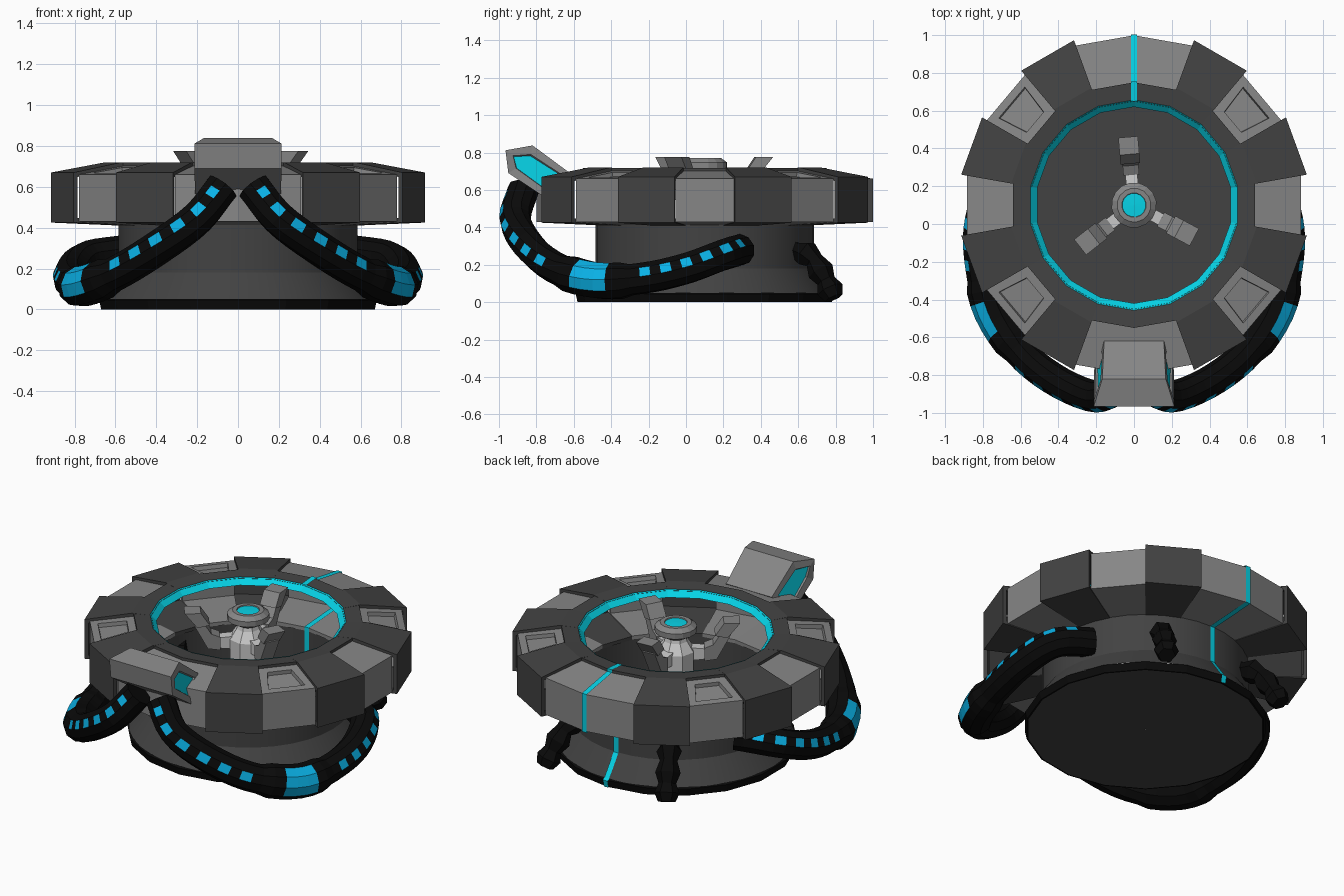
import bpy, bmesh, math
from mathutils import Vector

if "Cube" in bpy.data.objects:
    bpy.data.objects.remove(bpy.data.objects["Cube"])

CY = 0.1  # ring centre along y


def material(name, rgb):
    m = bpy.data.materials.new(name)
    m.diffuse_color = (*rgb, 1)
    m.use_nodes = True
    m.node_tree.nodes["Principled BSDF"].inputs["Base Color"].default_value = m.diffuse_color
    return m


DARK = material("dark grey", (0.055, 0.055, 0.055))
LIGHT = material("mid grey", (0.24, 0.24, 0.24))
PALE = material("pale grey", (0.6, 0.6, 0.6))
BLACK = material("black", (0.003, 0.003, 0.003))
CYAN = material("cyan", (0.002, 0.66, 0.81))
BLUE = material("light blue", (0.003, 0.45, 0.81))


def build(name, verts, faces, mats, rule=None, window=None, smooth=False):
    """Mesh object; rule(i) picks the material, window = (face ids, thickness, depth)."""
    bm = bmesh.new()
    vs = [bm.verts.new(v) for v in verts]
    fs = []
    for i, f in enumerate(faces):
        face = bm.faces.new([vs[k] for k in f])
        face.material_index = rule(i) if rule else 0
        fs.append(face)
    bmesh.ops.recalc_face_normals(bm, faces=bm.faces[:])
    if window:
        ids, thick, depth = window
        chosen = [fs[i] for i in ids]
        bmesh.ops.inset_individual(bm, faces=chosen, thickness=thick, depth=0)
        bmesh.ops.inset_individual(bm, faces=chosen, thickness=0.006, depth=depth)
        for f in chosen:
            f.material_index = 1
    me = bpy.data.meshes.new(name)
    bm.to_mesh(me)
    bm.free()
    ob = bpy.data.objects.new(name, me)
    bpy.context.collection.objects.link(ob)
    for m in mats:
        me.materials.append(m)
    if smooth:
        bpy.context.view_layer.objects.active = ob
        ob.select_set(True)
        bpy.ops.object.shade_smooth_by_angle(angle=math.radians(30))
        ob.select_set(False)
    return ob


def polar(r, z, deg):
    a = math.radians(deg)
    return (r * math.cos(a), CY + r * math.sin(a), z)


def thin(prof, t=0.022):
    """Close an open ring profile into a thin shell."""
    inner = [(r - (t if r > 0.85 else 0), z + (-t if z > 0.6 else t)) for r, z in prof]
    return prof + inner[::-1]


def wedge(name, prof, angles, mats, window=None):
    """Solid ring section: closed (r, z) profile through the given angles."""
    n, m = len(prof), len(angles)
    verts = [polar(r, z, a) for a in angles for r, z in prof]
    faces = [(j * n + i, j * n + (i + 1) % n, (j + 1) * n + (i + 1) % n, (j + 1) * n + i)
             for j in range(m - 1) for i in range(n)]
    faces += [tuple(range(n)), tuple(range((m - 1) * n, m * n))]
    return build(name, verts, faces, mats, window=window)


def lathe(name, prof, mats, sides=18, rule=None, cap0=False, cap1=False, smooth=False, off=10):
    """Full turn of an open (r, z) profile; rule maps band number to material."""
    n = len(prof)
    verts = [polar(r, z, off + 360 * j / sides) for r, z in prof for j in range(sides)]
    faces = [(i * sides + j, i * sides + (j + 1) % sides,
              (i + 1) * sides + (j + 1) % sides, (i + 1) * sides + j)
             for i in range(n - 1) for j in range(sides)]
    if cap0:
        faces.append(tuple(range(sides)))
    if cap1:
        faces.append(tuple(range((n - 1) * sides, n * sides)))
    return build(name, verts, faces, mats, (lambda k: rule(k // sides)) if rule else None, smooth=smooth)


# hollow outer ring: raised dark cells, lower grey cells, some with recessed windows
dark_prof = thin([(0.55, 0.71), (0.66, 0.72), (0.929, 0.67), (0.929, 0.425), (0.585, 0.41)])
light_prof = thin([(0.645, 0.702), (0.899, 0.66), (0.899, 0.43), (0.585, 0.412)])
rim_prof = thin([(0.55, 0.71), (0.65, 0.718)])
LIGHT_ARCS = ((-10, 10), (170, 190), (70, 90, 110), (250, 270, 290))
WINDOW_ARCS = ((30, 50), (130, 150), (210, 230), (310, 330))
for a in (10, 50, 110, 150, 190, 230, 290, 330):
    wedge("ring_dark_cell", dark_prof, (a, a + 20), [DARK])
for arc in WINDOW_ARCS:
    wedge("ring_window_cell", light_prof, arc, [LIGHT, CYAN], ([0], 0.064, -0.032))
for arc in LIGHT_ARCS:
    wedge("ring_grey_cell", light_prof, arc, [LIGHT])
for arc in LIGHT_ARCS + WINDOW_ARCS:
    wedge("ring_inner_rim", rim_prof, arc, [DARK])

# glowing lip of the opening
lathe("glowing_lip", [(0.557, 0.716), (0.52, 0.68)], [CYAN])

# hollow neck and flared base
lathe("neck", [(0.585, 0.43), (0.585, 0.18), (0.675, 0.05)], [DARK], sides=36, smooth=True)
lathe("base_rim", [(0.675, 0.052), (0.69, 0.045), (0.68, 0.0), (0.67, 0.0), (0.001, 0.0)],
      [BLACK, DARK], sides=18, rule=lambda b: int(b > 2))


# glowing stripe down the back, outside and inside
def ribbon(name, pts, w=0.0165):
    verts = [(s * w, CY + r, z) for r, z in pts for s in (-1, 1)]
    faces = [(2 * i, 2 * i + 1, 2 * i + 3, 2 * i + 2) for i in range(len(pts) - 1)]
    build(name, verts, faces, [CYAN])


ribbon("stripe_rim", [(0.55, 0.716), (0.654, 0.724), (0.654, 0.705)])
ribbon("stripe_outer", [(0.65, 0.707), (0.904, 0.665), (0.904, 0.426), (0.591, 0.407),
                        (0.591, 0.18), (0.682, 0.053), (0.696, 0.045), (0.686, 0.0)])
ribbon("stripe_inside", [(0.87, 0.456), (0.577, 0.438), (0.577, 0.18), (0.665, 0.055)])

# central hub on its column
lathe("hub_base", [(0.11, 0.0), (0.11, 0.6), (0.07, 0.66), (0.06, 0.7)], [PALE], sides=8, cap1=True)
lathe("hub_cap", [(0.06, 0.68), (0.12, 0.715), (0.12, 0.748), (0.09, 0.77), (0.065, 0.77), (0.062, 0.762)],
      [LIGHT], sides=16, cap0=True)
lathe("hub_light", [(0.066, 0.764), (0.001, 0.766)], [CYAN], sides=16)


# three claw arms around the hub
def slab(name, prof, w, deg, mat):
    a = math.radians(deg)
    side = Vector((-math.sin(a), math.cos(a), 0)) * w
    pts = [Vector(polar(r, z, deg)) for r, z in prof]
    n = len(pts)
    verts = [p - side for p in pts] + [p + side for p in pts]
    faces = [(i, (i + 1) % n, n + (i + 1) % n, n + i) for i in range(n)]
    faces += [tuple(range(n)), tuple(range(n, 2 * n))]
    build(name, verts, faces, [mat])


for deg in (95, 218, 332):
    slab("arm_root", [(0.08, 0.54), (0.19, 0.55), (0.18, 0.61), (0.08, 0.62)], 0.032, deg, PALE)
    slab("arm_riser", [(0.16, 0.54), (0.23, 0.55), (0.31, 0.70), (0.26, 0.72), (0.21, 0.64), (0.16, 0.62)],
         0.042, deg, LIGHT)
    slab("arm_tip", [(0.22, 0.70), (0.29, 0.685), (0.362, 0.775), (0.27, 0.775)], 0.052, deg, LIGHT)

# head pod at the front, with side windows: (y, z, half width)
pod = [(-0.965, 0.812, 0.213), (-0.82, 0.838, 0.168), (-0.62, 0.69, 0.158),
       (-0.74, 0.55, 0.21), (-0.95, 0.69, 0.213)]
n = len(pod)
build("head_pod", [(s * w, y, z) for s in (-1, 1) for y, z, w in pod],
      [(i, (i + 1) % n, n + (i + 1) % n, n + i) for i in range(n)] + [tuple(range(n)), tuple(range(n, 2 * n))],
      [LIGHT, CYAN], window=([n, n + 1], 0.05, -0.01))


def spline(pts, count):
    """Evenly spread points on a Catmull-Rom curve."""
    p = [Vector(q) for q in pts]
    p = [2 * p[0] - p[1]] + p + [2 * p[-1] - p[-2]]
    out = []
    for i in range(count + 1):
        t = i / count * (len(pts) - 1)
        k = min(int(t), len(pts) - 2)
        t -= k
        a, b, c, d = p[k:k + 4]
        out.append(0.5 * (2 * b + (c - a) * t + (2 * a - 5 * b + 4 * c - d) * t * t
                          + (3 * b - a - 3 * c + d) * t ** 3))
    return out


def tube(name, pts, count, radius, sign, rule=None, sides=10):
    path = [Vector((sign * q.x, q.y, q.z)) for q in spline(pts, count)]
    verts = []
    for i, q in enumerate(path):
        t = (path[min(i + 1, count)] - path[max(i - 1, 0)]).normalized()
        out = Vector((q.x, q.y - CY, 0)).normalized() + Vector((0, 0, 0.4))
        out = (out - t * out.dot(t)).normalized()
        up = t.cross(out) * sign
        for k in range(sides):
            a = (k - 0.5) * 2 * math.pi / sides
            verts.append(q + (out * math.cos(a) + up * math.sin(a)) * radius(i))
    faces = [(i * sides + k, i * sides + (k + 1) % sides, (i + 1) * sides + (k + 1) % sides, (i + 1) * sides + k)
             for i in range(count) for k in range(sides)]
    faces += [tuple(range(sides)), tuple(range(count * sides, (count + 1) * sides))]
    build(name, verts, faces, [BLACK, BLUE],
          (lambda f: int(rule(f // sides, f % sides))) if rule else None)


# front cables with glowing dots and a wide glowing sleeve; short back legs
cable = [(0.075, -0.87, 0.60), (0.205, -0.913, 0.44), (0.41, -0.83, 0.29), (0.60, -0.68, 0.175),
         (0.75, -0.46, 0.115), (0.81, -0.22, 0.13), (0.815, 0.0, 0.18), (0.74, 0.19, 0.25), (0.55, 0.29, 0.28)]
leg = [(0.27, 0.55, 0.28), (0.345, 0.66, 0.25), (0.39, 0.74, 0.13), (0.42, 0.79, 0.022)]
for sign in (-1, 1):
    tube("front_cable", cable, 34, lambda i: 0.1 if 14 <= i <= 19 else 0.085, sign,
         lambda i, k: (k in (0, 1, 9) if i in (15, 16, 17) else k == 0 and i % 2 == 1 and i not in (13, 19) and i < 32))
    tube("back_leg", leg, 7, lambda i: 0.05 if i % 2 else 0.072, sign, sides=6)
